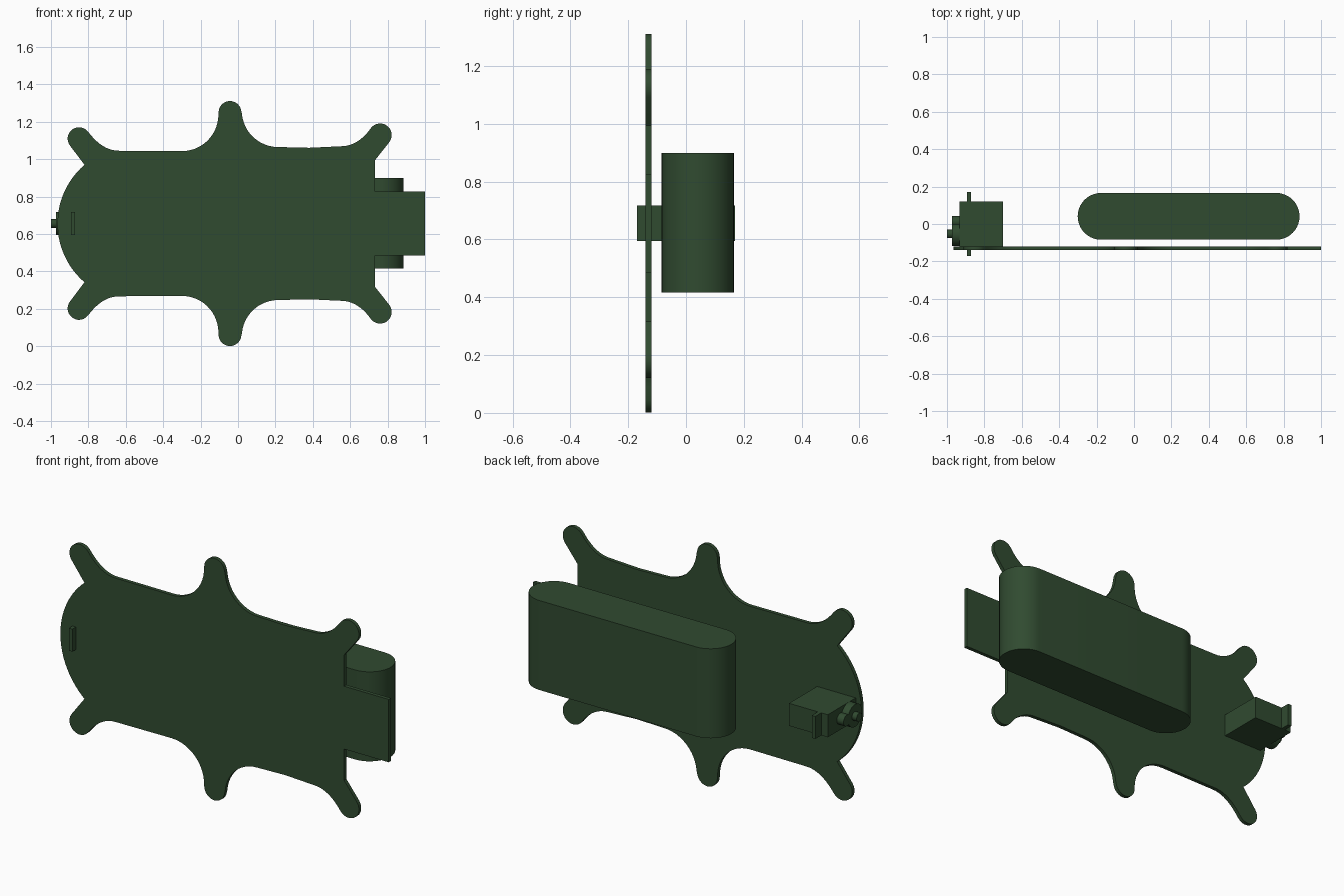
import bpy, bmesh
from math import cos, sin, radians, atan2, degrees
from mathutils import Vector

if "Cube" in bpy.data.objects:
    bpy.data.objects.remove(bpy.data.objects["Cube"])

ZC = 0.656  # height of the symmetry line
green = bpy.data.materials.new("dark_green")
green.diffuse_color = (0.03, 0.07, 0.03, 1)
green.use_nodes = True
green.node_tree.nodes["Principled BSDF"].inputs["Base Color"].default_value = green.diffuse_color


def arc(cx, cz, r, a0, a1, n=12):
    return [(cx + r * cos(radians(a0 + (a1 - a0) * i / n)),
             cz + r * sin(radians(a0 + (a1 - a0) * i / n))) for i in range(n + 1)]


def bend(p0, p1, p2, n=10):
    a, b, c = Vector(p0), Vector(p1), Vector(p2)
    return [tuple(a * (1 - t)**2 + b * 2 * t * (1 - t) + c * t * t)
            for t in (i / n for i in range(n + 1))]


def prism(name, pts, axis, lo, hi):
    """Extrude a 2D outline along y (x,z), z (x,y) or x (y,z)."""
    place = {'x': lambda u, v: (lo, u, v), 'y': lambda u, v: (u, lo, v),
             'z': lambda u, v: (u, v, lo)}[axis]
    bm = bmesh.new()
    face = bm.faces.new([bm.verts.new(place(u, v)) for u, v in pts])
    ext = bmesh.ops.extrude_face_region(bm, geom=[face])
    step = Vector([hi - lo if a == axis else 0 for a in 'xyz'])
    bmesh.ops.translate(bm, vec=step, verts=[e for e in ext['geom'] if isinstance(e, bmesh.types.BMVert)])
    bmesh.ops.recalc_face_normals(bm, faces=bm.faces)
    me = bpy.data.meshes.new(name)
    bm.to_mesh(me)
    bm.free()
    ob = bpy.data.objects.new(name, me)
    bpy.context.collection.objects.link(ob)
    me.materials.append(green)
    bpy.ops.object.select_all(action='DESELECT')
    ob.select_set(True)
    bpy.context.view_layer.objects.active = ob
    bpy.ops.object.shade_smooth_by_angle(angle=radians(30))
    return ob


def rect(u0, u1, v0, v1):
    return [(u0, v0), (u1, v0), (u1, v1), (u0, v1)]


# Mounting plate: upper half of the outline, left to right, then mirrored
a = degrees(atan2(0.314, -0.27))
top = arc(-0.551, ZC, 0.414, 180, a, 14)                            # rounded nose
top += arc(-0.85, 1.11, 0.061, 217, 37)                             # left arm tip
top += bend((-0.801, 1.147), (-0.726, 1.045), (-0.635, 1.045))[1:]
top += arc(-0.30, 1.238, 0.195, -90, -4)                            # fillet to middle arm
top += arc(-0.043, 1.25, 0.061, 176, 4)                             # middle arm tip
top += arc(0.215, 1.26, 0.195, 184, 270)
top += [(0.38, 1.061), (0.55, 1.069)]
top += bend((0.55, 1.069), (0.64, 1.069), (0.711, 1.166))[1:-1]
top += arc(0.76, 1.129, 0.062, 143, -37)                            # right arm tip
top += [(0.733, 0.995), (0.733, 0.826), (1.0, 0.826)]               # rear tab
bottom = [(x, 2 * ZC - z) for x, z in reversed(top[1:])]
prism("mounting_plate", top + bottom, 'y', -0.14, -0.12)

# Battery-like capsule block behind the plate
prism("capsule_block", arc(0.76, 0.041, 0.125, -90, 90, 20) + arc(-0.176, 0.041, 0.125, 90, 270, 20),
      'z', 0.416, 0.90)

# Motor: body, mounting flange, gear housing and output shaft
prism("motor_body", rect(-0.932, -0.70, 0.595, 0.717), 'y', -0.12, 0.119)
prism("motor_flange", rect(-0.893, -0.872, 0.595, 0.717), 'y', -0.17, 0.17)
prism("gear_housing", arc(-0.057, ZC, 0.061, 0, 348.75, 31), 'x', -0.972, -0.925)
prism("small_gear_housing", arc(0.012, ZC, 0.03, 0, 345, 23), 'x', -0.972, -0.925)
prism("output_shaft", arc(-0.053, ZC, 0.023, 0, 345, 23), 'x', -1.0, -0.965)
